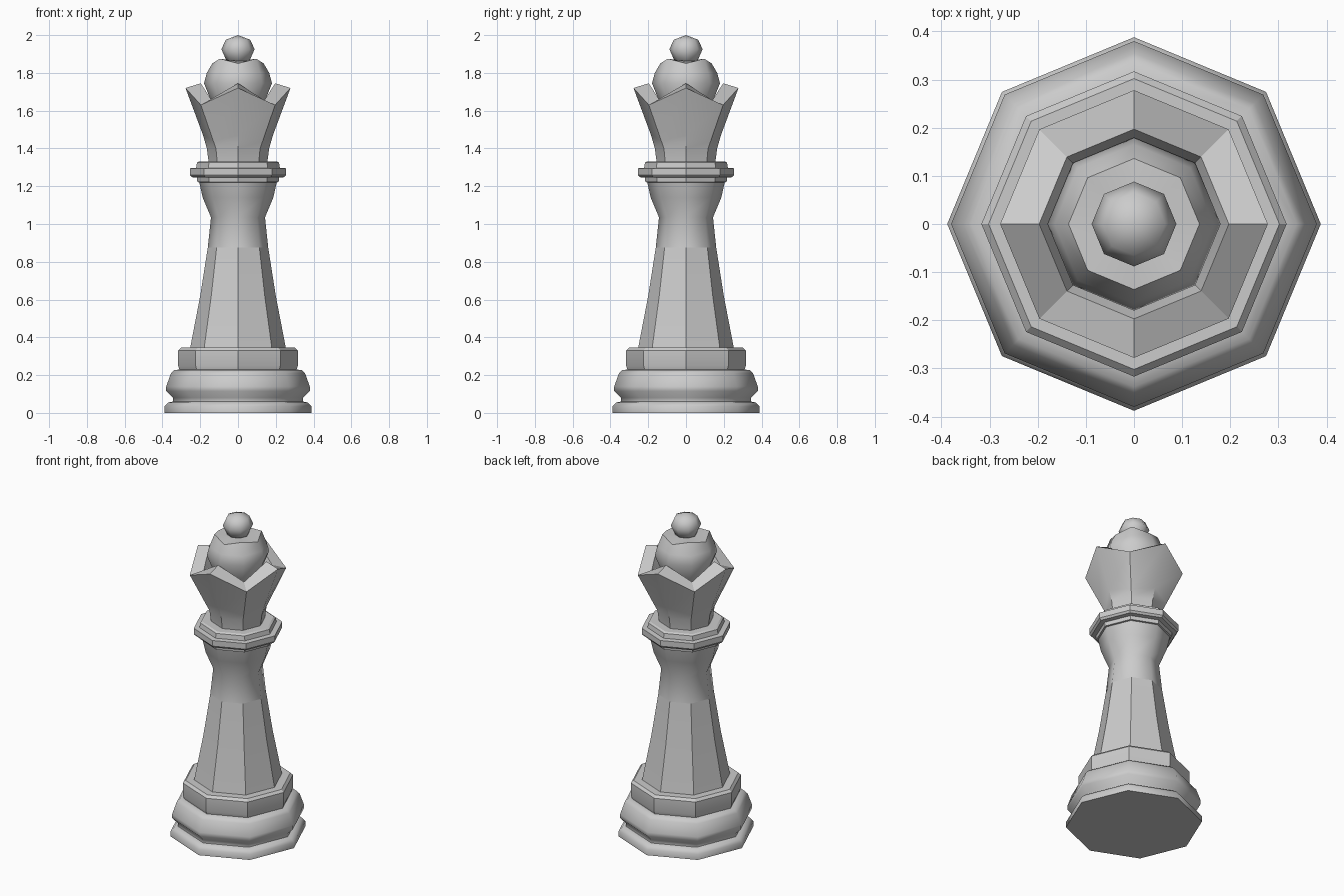
import bpy, bmesh
from math import pi, sin, cos, radians

if "Cube" in bpy.data.objects:
    bpy.data.objects.remove(bpy.data.objects["Cube"])

SIDES = 8


def lathe(name, profile, angle):
    """Eight-sided turned part. Profile rows: radius, z [, z at the diagonal corners]."""
    bm = bmesh.new()
    rings = []
    for r, z, *diag in profile:
        zd = diag[0] if diag else z
        rings.append([bm.verts.new((r * cos(2 * pi * i / SIDES),
                                    r * sin(2 * pi * i / SIDES),
                                    zd if i % 2 else z)) for i in range(SIDES)])
    for a, b in zip(rings, rings[1:]):
        for i in range(SIDES):
            j = (i + 1) % SIDES
            bm.faces.new((a[i], a[j], b[j], b[i]))
    bm.faces.new(rings[0][::-1])
    bm.faces.new(rings[-1])
    # rings of zero radius collapse to a point
    bmesh.ops.remove_doubles(bm, verts=bm.verts, dist=1e-5)
    bmesh.ops.recalc_face_normals(bm, faces=bm.faces)
    mesh = bpy.data.meshes.new(name)
    bm.to_mesh(mesh)
    bm.free()
    obj = bpy.data.objects.new(name, mesh)
    bpy.context.collection.objects.link(obj)
    bpy.ops.object.select_all(action='DESELECT')
    obj.select_set(True)
    bpy.context.view_layer.objects.active = obj
    bpy.ops.object.shade_smooth_by_angle(angle=radians(angle))
    return obj


# Foot: bottom plate, groove and rounded bulge
lathe("foot", [(0.388, 0), (0.388, 0.035), (0.37, 0.055), (0.345, 0.06),
               (0.345, 0.08), (0.38, 0.115), (0.38, 0.14), (0.355, 0.21),
               (0.338, 0.227), (0.30, 0.23)], 65)

# Plinth under the stem
lathe("plinth", [(0.308, 0.225), (0.317, 0.25), (0.317, 0.33), (0.302, 0.345),
                 (0.24, 0.345)], 30)

# Tapered stem and flared neck
lathe("stem", [(0.254, 0.34), (0.20, 0.62), (0.16, 0.875)], 30)
lathe("neck", [(0.16, 0.875), (0.143, 1.035), (0.187, 1.14), (0.206, 1.225)], 60)

# Stepped collar
lathe("collar", [(0.18, 1.215), (0.215, 1.222), (0.218, 1.245), (0.245, 1.248),
                 (0.255, 1.26), (0.255, 1.295), (0.222, 1.297), (0.217, 1.325),
                 (0.205, 1.332), (0.14, 1.332)], 30)

# Crown: peaks on the axes, valleys on the diagonals, hollow inside
lathe("crown", [(0.155, 1.325), (0.165, 1.40), (0.185, 1.47, 1.44),
                (0.278, 1.72, 1.63), (0.197, 1.745, 1.655),
                (0.15, 1.60, 1.56)], 30)

# Dome with a scalloped upper rim
lathe("dome", [(0.10, 1.56), (0.14, 1.645), (0.18, 1.745),
               (0.165, 1.80), (0.136, 1.85, 1.875), (0.07, 1.862)], 60)

# Finial ball
lathe("finial", [(0, 1.84), (0.062, 1.867), (0.088, 1.925), (0.065, 1.975), (0, 2.0)], 80)
